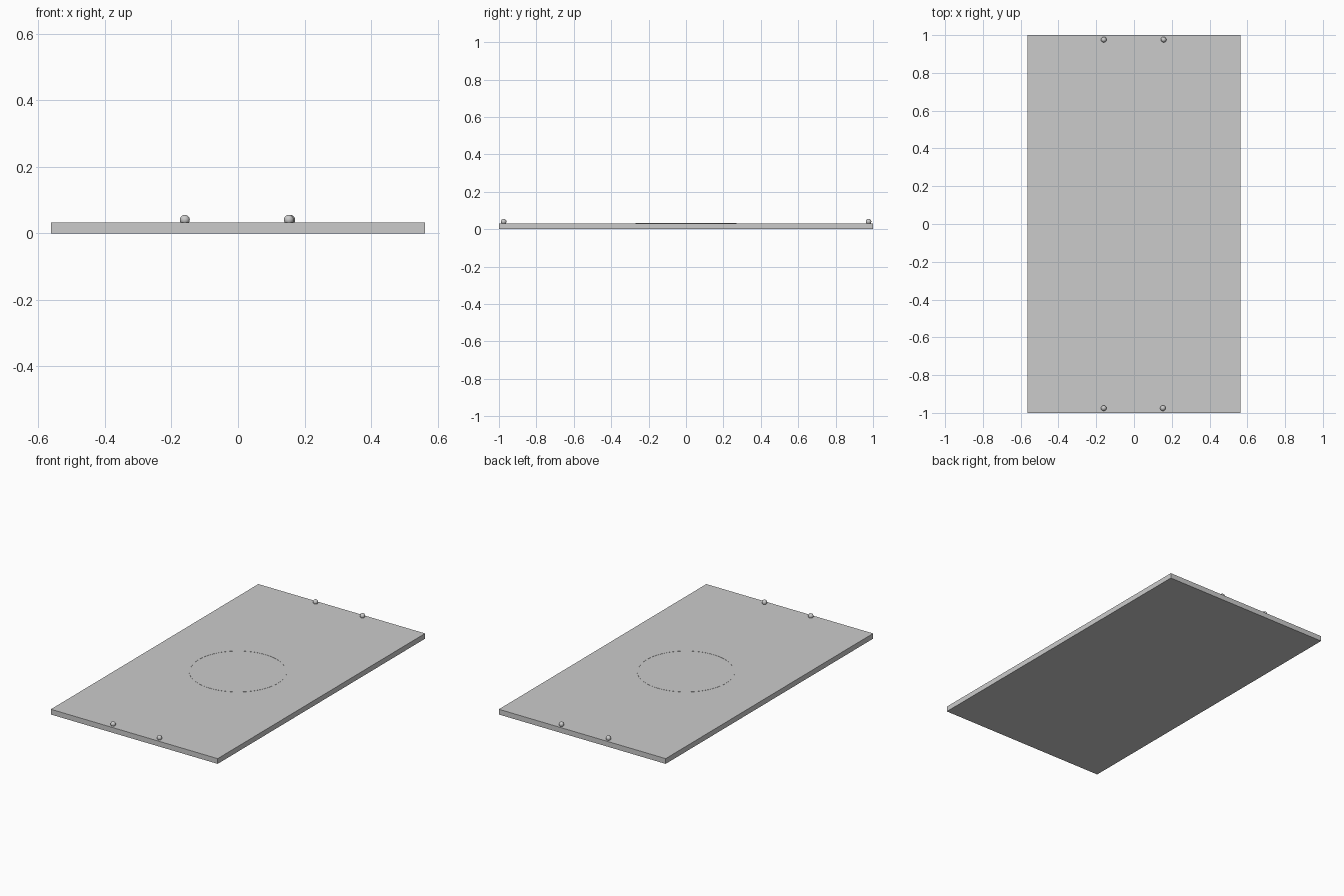
import bpy, bmesh, math

cube = bpy.data.objects.get("Cube")
if cube:
    bpy.data.objects.remove(cube, do_unlink=True)

WIDTH, LENGTH, TOP = 1.126, 2.0, 0.032
LINE = 0.006

grey = bpy.data.materials.new("light_grey")
grey.use_nodes = True
colour = (0.6, 0.6, 0.6, 1)
grey.diffuse_color = colour
grey.node_tree.nodes["Principled BSDF"].inputs["Base Color"].default_value = colour


def finish(obj, name):
    obj.name = name
    obj.data.materials.append(grey)
    return obj


def box(name, x0, x1, y0, y1, z0, z1):
    bpy.ops.mesh.primitive_cube_add(size=1)
    obj = bpy.context.object
    obj.dimensions = (x1 - x0, y1 - y0, z1 - z0)
    obj.location = ((x0 + x1) / 2, (y0 + y1) / 2, (z0 + z1) / 2)
    bpy.ops.object.transform_apply(location=True, scale=True)
    return finish(obj, name)


def line(name, x0, y0, x1, y1):
    h = LINE / 2
    return box(name, min(x0, x1) - h, max(x0, x1) + h,
               min(y0, y1) - h, max(y0, y1) + h, TOP - 0.004, TOP)


# Board
box("board", -WIDTH / 2, WIDTH / 2, -LENGTH / 2, LENGTH / 2, 0, TOP)

# Flush field lines
BX, BY, PX, PY = 0.5, 0.945, 0.22, 0.795
line("halfway_line", -BX, 0, BX, 0)
for s, side in ((-1, "right"), (1, "left")):
    line("touch_line_" + side, s * BX, -BY, s * BX, BY)
for s, end in ((-1, "front"), (1, "back")):
    line("goal_line_" + end, -BX, s * BY, BX, s * BY)
    line("box_line_" + end, -PX, s * PY, PX, s * PY)
    for t, side in ((-1, "right"), (1, "left")):
        line(f"box_side_{end}_{side}", t * PX, s * PY, t * PX, s * BY)

# Slightly raised centre circle
bm = bmesh.new()
rings = []
for radius, z in ((0.265, TOP - 0.002), (0.265, TOP + 0.001),
                  (0.271, TOP + 0.001), (0.271, TOP - 0.002)):
    rings.append(bmesh.ops.create_circle(
        bm, segments=64, radius=radius)["verts"])
    for v in rings[-1]:
        v.co.z = z
for a, b in zip(rings, rings[1:] + rings[:1]):
    for i in range(64):
        j = (i + 1) % 64
        bm.faces.new((a[i], a[j], b[j], b[i]))
bmesh.ops.recalc_face_normals(bm, faces=bm.faces)
mesh = bpy.data.meshes.new("centre_circle")
bm.to_mesh(mesh)
bm.free()
circle = bpy.data.objects.new("centre_circle", mesh)
bpy.context.collection.objects.link(circle)
finish(circle, "centre_circle")

# Goal post knobs
for name, x, y in (("front_right", -0.16, -0.975), ("front_left", 0.153, -0.975),
                   ("back_right", -0.16, 0.976), ("back_left", 0.157, 0.976)):
    bpy.ops.mesh.primitive_uv_sphere_add(segments=12, ring_count=8, radius=0.015,
                                         location=(x, y, 0.0405))
    finish(bpy.context.object, "goal_knob_" + name)
    bpy.ops.object.shade_smooth_by_angle(angle=math.radians(40))
